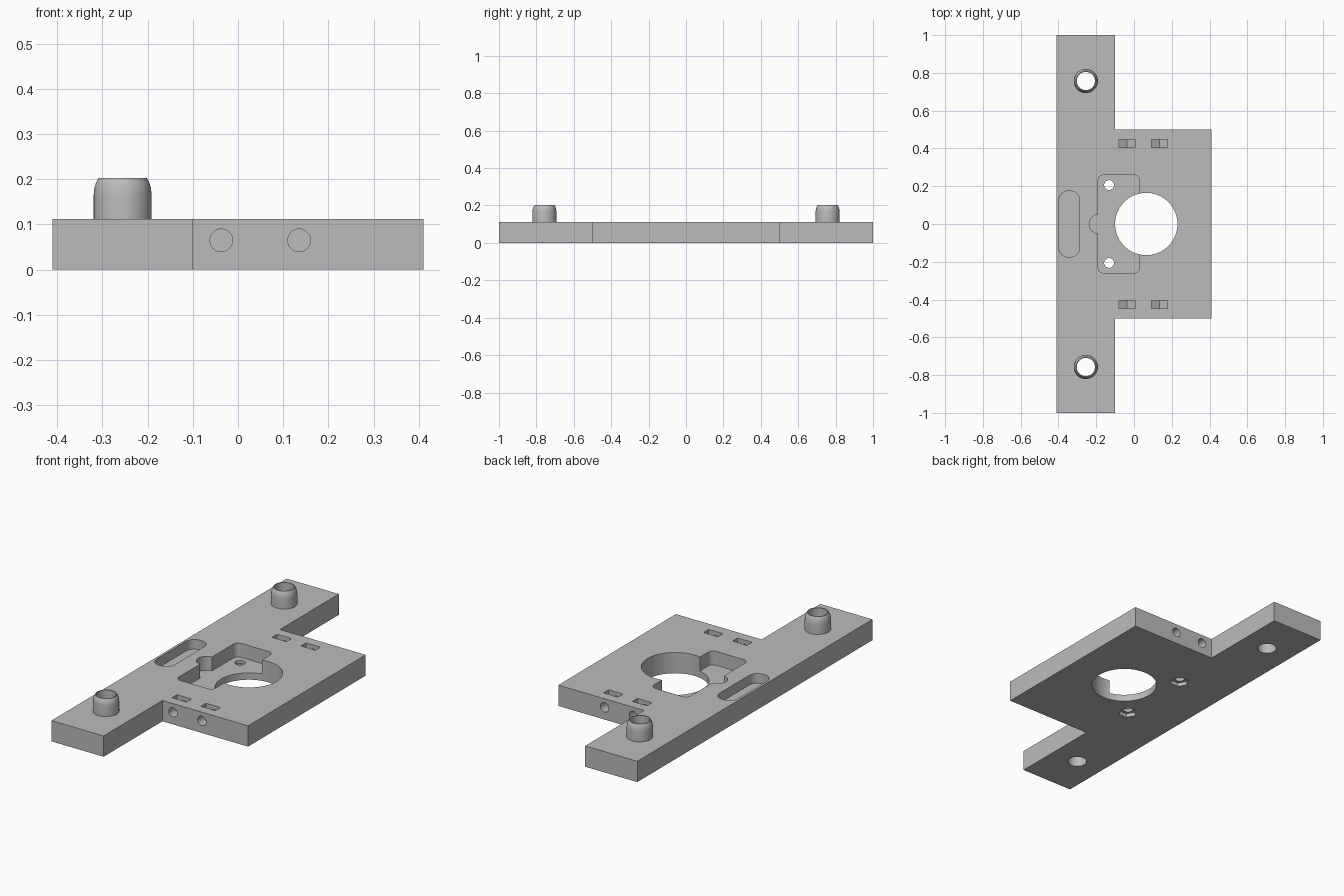
import bpy, bmesh
from math import pi, sin, cos, radians

cube = bpy.data.objects.get("Cube")
if cube:
    bpy.data.objects.remove(cube, do_unlink=True)

THICK = 0.112
BOSS_X, BOSS_Y = -0.255, 0.757

grey = bpy.data.materials.new("plain grey")
grey.use_nodes = True
grey.diffuse_color = (0.5, 0.5, 0.5, 1)
grey.node_tree.nodes["Principled BSDF"].inputs["Base Color"].default_value = (0.5, 0.5, 0.5, 1)


def arc(cx, cy, r, start, end, n):
    step = (end - start) / n
    return [(cx + r * cos(start + i * step), cy + r * sin(start + i * step)) for i in range(n + 1)]


def circle(cx, cy, r, n=48):
    return arc(cx, cy, r, 0, 2 * pi, n)[:-1]


def rounded_rect(x0, x1, y0, y1, r):
    corners = [(x1 - r, y1 - r), (x0 + r, y1 - r), (x0 + r, y0 + r), (x1 - r, y0 + r)]
    return [p for i, (x, y) in enumerate(corners)
            for p in arc(x, y, r, i * pi / 2, (i + 1) * pi / 2, 10)]


def make_object(name, bm):
    bmesh.ops.recalc_face_normals(bm, faces=bm.faces)
    mesh = bpy.data.meshes.new(name)
    bm.to_mesh(mesh)
    bm.free()
    mesh.materials.append(grey)
    obj = bpy.data.objects.new(name, mesh)
    bpy.context.collection.objects.link(obj)
    return obj


def prism(name, profile, low, high, axis="Z"):
    """Extrude a closed profile along Z (profile in xy) or Y (profile in xz)."""
    bm = bmesh.new()
    place = (lambda a, b, c: (a, b, c)) if axis == "Z" else (lambda a, b, c: (a, c, b))
    rings = [[bm.verts.new(place(a, b, c)) for a, b in profile] for c in (low, high)]
    bm.faces.new(rings[0])
    bm.faces.new(rings[1])
    n = len(profile)
    for i in range(n):
        j = (i + 1) % n
        bm.faces.new((rings[0][i], rings[0][j], rings[1][j], rings[1][i]))
    return make_object(name, bm)


def select_only(obj):
    bpy.ops.object.select_all(action="DESELECT")
    obj.select_set(True)
    bpy.context.view_layer.objects.active = obj


def cut(target, profile, low, high, axis="Z"):
    cutter = prism("cutter", profile, low, high, axis)
    cutter.hide_render = True
    select_only(target)
    mod = target.modifiers.new("cut", "BOOLEAN")
    mod.operation = "DIFFERENCE"
    mod.solver = "EXACT"
    mod.object = cutter
    bpy.ops.object.modifier_apply(modifier=mod.name)
    bpy.data.objects.remove(cutter, do_unlink=True)


# Base plate: long mounting arm with a wider body on one side
outline = [(-0.41, -1), (-0.1, -1), (-0.1, -0.5), (0.41, -0.5),
           (0.41, 0.5), (-0.1, 0.5), (-0.1, 1), (-0.41, 1)]
plate = prism("base_plate", outline, 0, THICK)

# Recessed pocket with a round finger notch, large bore, and shallow slot
TOP, FLOOR = 0.2, 0.037
cut(plate, rounded_rect(-0.19, 0.03, -0.26, 0.26, 0.03), FLOOR, TOP)
cut(plate, circle(-0.187, 0, 0.05), FLOOR, TOP)
cut(plate, circle(0.065, 0, 0.165, 72), -0.1, TOP)
cut(plate, rounded_rect(-0.397, -0.288, -0.175, 0.175, 0.05), 0.06, TOP)

for side in (-1, 1):
    # Small screw hole with a hexagonal nut recess underneath
    cut(plate, circle(-0.132, side * 0.206, 0.026, 32), -0.1, TOP)
    cut(plate, circle(-0.132, side * 0.206, 0.047, 6), -0.1, 0.02)
    # Bore that continues through the hollow boss
    cut(plate, circle(BOSS_X, side * BOSS_Y, 0.048), -0.1, TOP)
    # Edge screw holes, each with a drop-in nut trap
    for x in (-0.037, 0.135):
        trap = [(x - 0.043, 0.04), (x, 0.015), (x + 0.043, 0.04), (x + 0.043, TOP), (x - 0.043, TOP)]
        cut(plate, trap, *sorted((side * 0.404, side * 0.447)), axis="Y")
        cut(plate, circle(x, 0.065, 0.025, 32), *sorted((side * 0.37, side * 0.6)), axis="Y")


# Hollow bosses with a rounded top rim
def boss(name, y):
    section = [(0.048, THICK), (0.064, THICK), (0.064, 0.165), (0.0625, 0.18),
               (0.059, 0.192), (0.053, 0.203), (0.048, 0.203)]
    bm = bmesh.new()
    verts = [bm.verts.new((BOSS_X + r, y, z)) for r, z in section]
    edges = [bm.edges.new((a, b)) for a, b in zip(verts, verts[1:] + verts[:1])]
    bmesh.ops.spin(bm, geom=verts + edges, cent=(BOSS_X, y, 0), axis=(0, 0, 1),
                   angle=2 * pi, steps=48, use_merge=True)
    bmesh.ops.remove_doubles(bm, verts=bm.verts, dist=1e-5)
    return make_object(name, bm)


parts = [plate, boss("front_boss", -BOSS_Y), boss("back_boss", BOSS_Y)]
for part in parts:
    select_only(part)
    bpy.ops.object.shade_smooth_by_angle(angle=radians(30))
